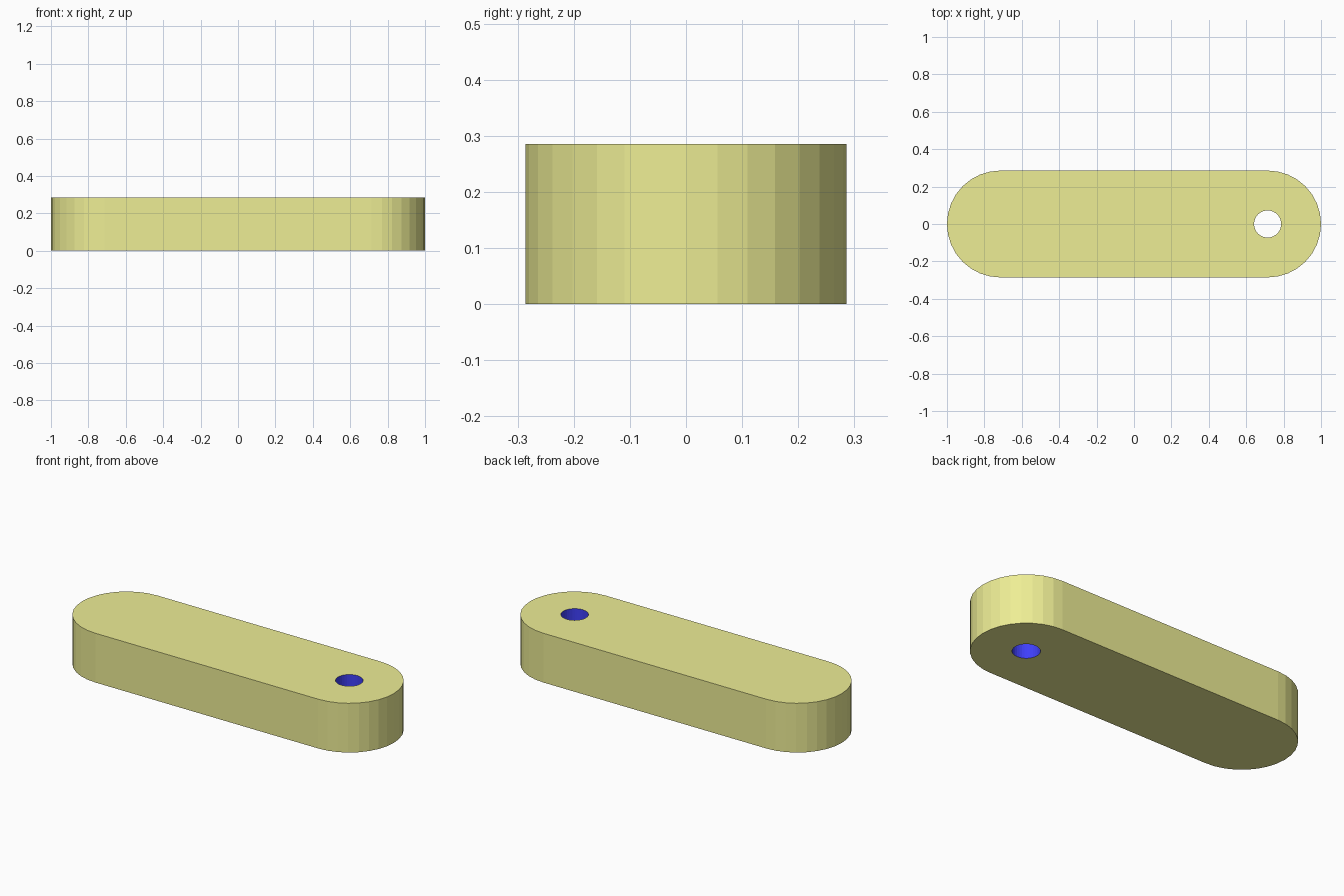
import bpy, bmesh
from math import pi, sin, cos

if "Cube" in bpy.data.objects:
    bpy.data.objects.remove(bpy.data.objects["Cube"])

R = 2 / 7        # end radius, also the thickness
CX = 5 / 7       # centre of each rounded end
HOLE_R = 0.0725
SEG = 32


def material(name, color):
    m = bpy.data.materials.new(name)
    m.diffuse_color = color
    m.use_nodes = True
    m.node_tree.nodes["Principled BSDF"].inputs["Base Color"].default_value = m.diffuse_color
    return m


def arc(cx, r, start, count, step):
    return [(cx + r * cos(start + i * step), r * sin(start + i * step), 0)
            for i in range(count)]


def add_loop(bm, points):
    verts = [bm.verts.new(p) for p in points]
    return [bm.edges.new((v, verts[(i + 1) % len(verts)]))
            for i, v in enumerate(verts)]


step = 2 * pi / SEG
bm = bmesh.new()

# Rounded bar outline and round hole
outline = (arc(CX, R, -pi / 2, SEG // 2 + 1, step)
           + arc(-CX, R, pi / 2, SEG // 2 + 1, step))
edges = add_loop(bm, outline)
edges += add_loop(bm, arc(CX, HOLE_R, 0, SEG, step))

# Fill between the loops and extrude to thickness
bmesh.ops.triangle_fill(bm, edges=edges, use_beauty=True)
ext = bmesh.ops.extrude_face_region(bm, geom=bm.faces[:], use_keep_orig=True)
top = [g for g in ext["geom"] if isinstance(g, bmesh.types.BMVert)]
bmesh.ops.translate(bm, verts=top, vec=(0, 0, R))
bmesh.ops.recalc_face_normals(bm, faces=bm.faces[:])

# Blue wall inside the hole
for f in bm.faces:
    if all((v.co.x - CX) ** 2 + v.co.y ** 2 < (HOLE_R * 1.1) ** 2 for v in f.verts):
        f.material_index = 1

mesh = bpy.data.meshes.new("drilled_bar")
bm.to_mesh(mesh)
bm.free()
mesh.materials.append(material("yellow", (0.85, 0.85, 0.3, 1)))
mesh.materials.append(material("blue", (0.05, 0.05, 0.95, 1)))
bar = bpy.data.objects.new("drilled_bar", mesh)
bpy.context.collection.objects.link(bar)
